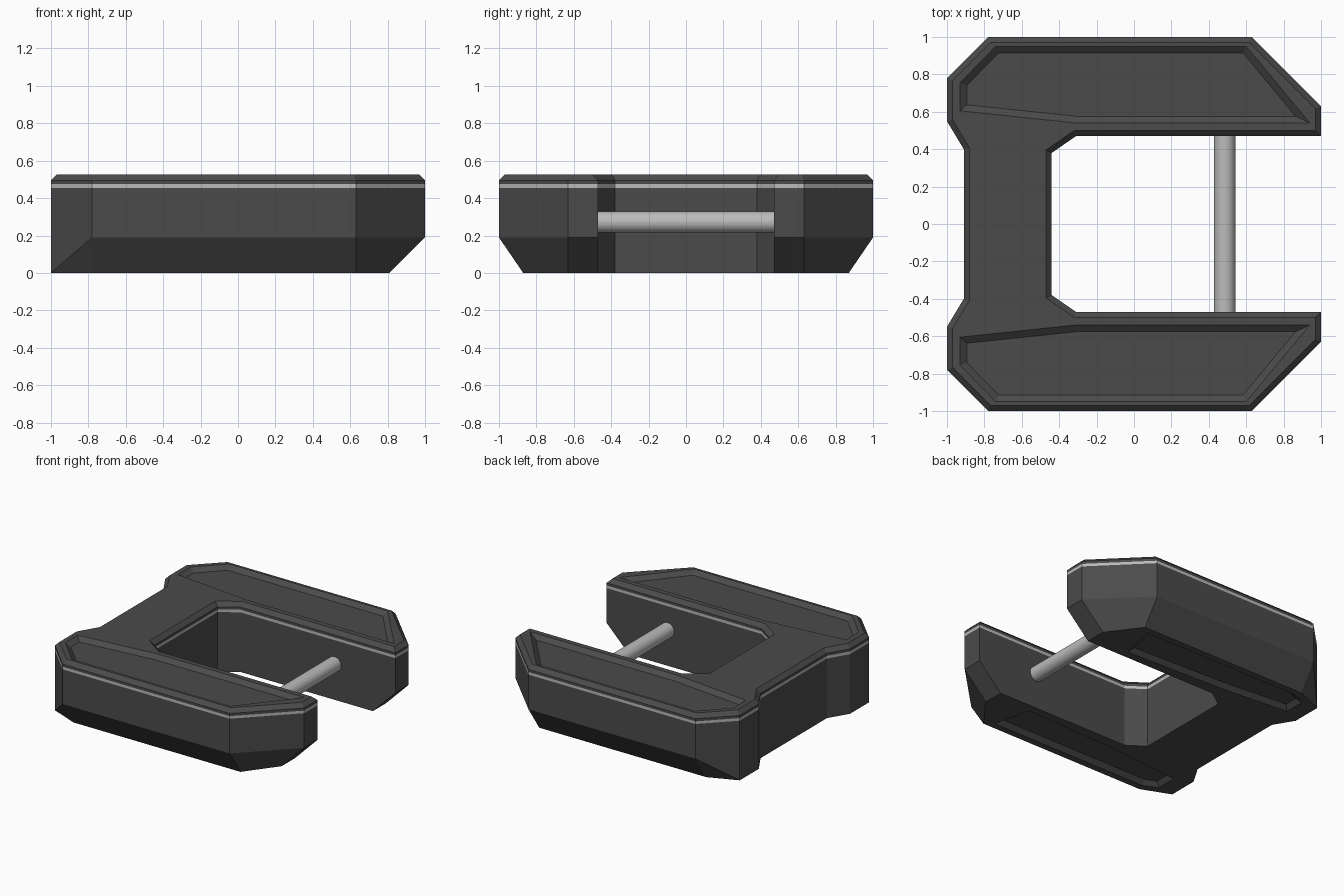
import bpy, bmesh
from mathutils import Vector

if "Cube" in bpy.data.objects:
    bpy.data.objects.remove(bpy.data.objects["Cube"])


def material(name, v):
    m = bpy.data.materials.new(name)
    m.diffuse_color = (v, v, v, 1)
    m.use_nodes = True
    m.node_tree.nodes["Principled BSDF"].inputs["Base Color"].default_value = m.diffuse_color
    return m


dark = material("dark_metal", 0.07)
light = material("light_metal", 0.5)


def inset(pts, d):
    """Mitred inward offset of a closed polygon."""
    n = len(pts)
    p = [Vector(q) for q in pts]
    area = sum(p[i].x * p[(i + 1) % n].y - p[(i + 1) % n].x * p[i].y for i in range(n))
    s = 1 if area > 0 else -1
    out = []
    for i in range(n):
        a = (p[i] - p[i - 1]).normalized()
        b = (p[(i + 1) % n] - p[i]).normalized()
        na, nb = Vector((-a.y, a.x)) * s, Vector((-b.y, b.x)) * s
        out.append(tuple(p[i] + (na + nb) * d / (1 + na.dot(nb))))
    return out


def flip(pts):
    return [(x, -y) for x, y in reversed(pts)]


def loft(name, levels, mats=(), stripe=None, splits=()):
    """Stack of (z, outline) rings joined by side faces and capped."""
    bm = bmesh.new()
    rings = [[bm.verts.new((x, y, z)) for x, y in pts] for z, pts in levels]
    n = len(rings[0])
    for k in range(len(rings) - 1):
        for i in range(n):
            j = (i + 1) % n
            a, b, c, d = rings[k][i], rings[k][j], rings[k + 1][j], rings[k + 1][i]
            f = bm.faces.new((a, b, c, d))
            if k == stripe:
                f.material_index = 1
    bm.faces.new(rings[0])
    bm.faces.new(rings[-1])
    for lo, hi in splits:
        bmesh.ops.connect_verts(bm, verts=[rings[0][lo], rings[1][hi]])
    bmesh.ops.recalc_face_normals(bm, faces=bm.faces)
    me = bpy.data.meshes.new(name)
    bm.to_mesh(me)
    bm.free()
    for m in mats:
        me.materials.append(m)
    ob = bpy.data.objects.new(name, me)
    bpy.context.collection.objects.link(ob)
    return ob


# C-shaped body: half outlines mirrored across y
half = [(-.91, .40), (-1, .55), (-1, .78), (-.78, 1), (.63, 1), (1, .63),
        (1, .47), (-.31, .47), (-.44, .38)]
foot = half[:3] + [(-.78, .87), (.63, .87), (.81, .63), (.81, .47)] + half[7:]
outline = half + flip(half)
base = foot + flip(foot)
body = loft("frame_body",
            [(0, base), (.19, outline), (.455, outline), (.475, outline),
             (.495, outline), (.525, inset(outline, .03))],
            (dark, light), stripe=2, splits=((2, 3), (15, 14)))

# Shallow bevelled panels sunk into the top and bottom of both arms
top_panel = [(-.93, .605), (-.93, .755), (-.74, .95), (.6, .95), (.94, .54), (-.31, .54)]
low_panel = [(-.87, .61), (-.87, .77), (-.76, .82), (.57, .82), (.5, .53), (-.31, .56)]


def cut_panel(name, pts, z, up):
    depth, over = .03, .01
    slope = 1.2
    levels = [(z + up * over, inset(pts, -over * slope)),
              (z - up * depth, inset(pts, depth * slope))]
    cutter = loft(name, levels, (dark,))
    cutter.hide_render = True
    cutter.hide_viewport = False
    mod = body.modifiers.new(name, 'BOOLEAN')
    mod.operation = 'DIFFERENCE'
    mod.solver = 'EXACT'
    mod.object = cutter
    bpy.context.view_layer.objects.active = body
    bpy.ops.object.modifier_apply(modifier=name)
    bpy.data.objects.remove(cutter)


for side, mirror in (("back", lambda p: p), ("front", flip)):
    cut_panel(side + "_top_panel_cutter", mirror(top_panel), .525, 1)
    cut_panel(side + "_bottom_panel_cutter", mirror(low_panel), 0, -1)

# Cross pin between the arms
bpy.ops.mesh.primitive_cylinder_add(vertices=32, radius=.057, depth=.95,
                                    location=(.485, 0, .272), rotation=(1.5707963, 0, 0))
pin = bpy.context.object
pin.name = "cross_pin"
pin.data.materials.append(light)
bpy.ops.object.shade_smooth_by_angle()
